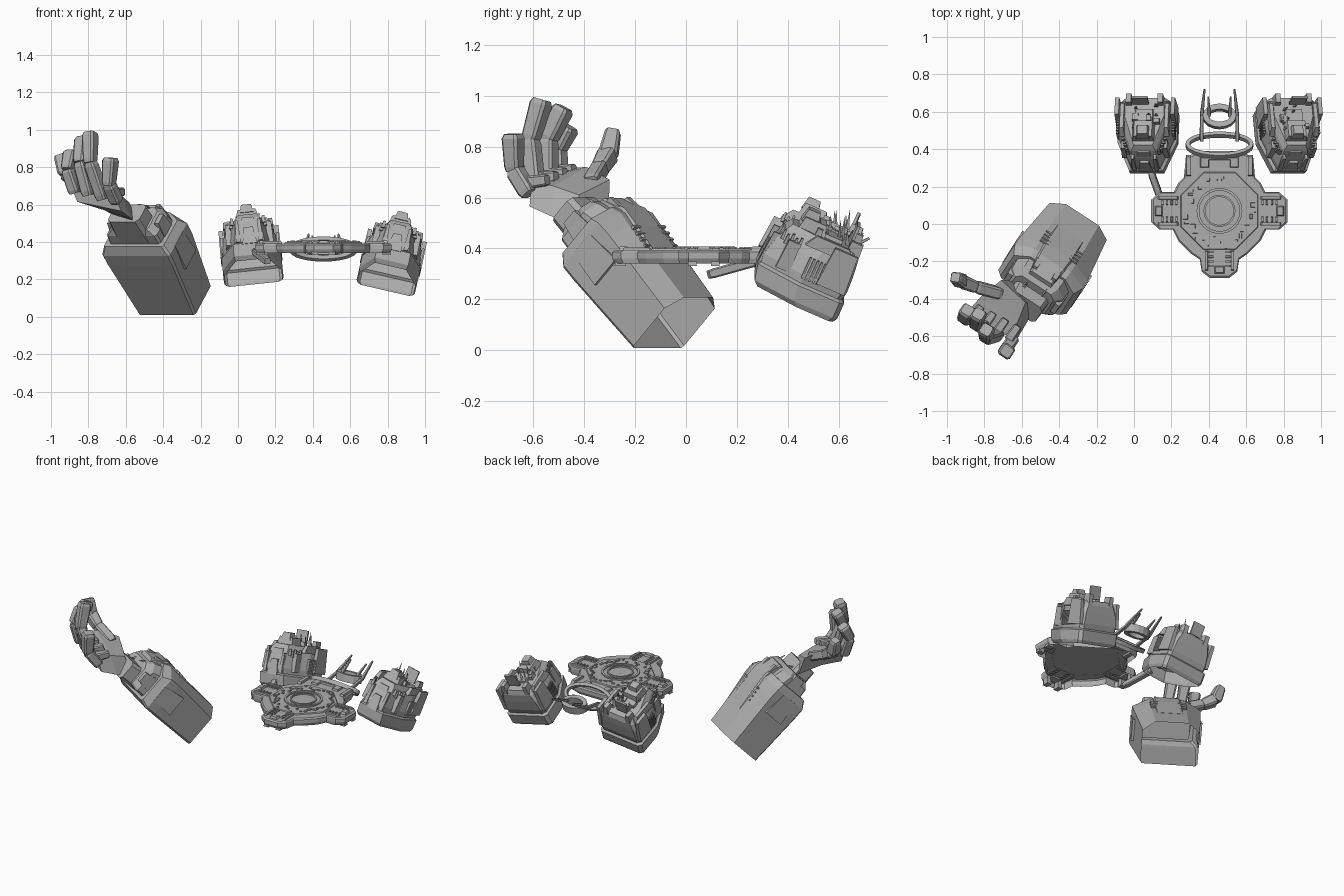
import bpy, bmesh, math, random
from mathutils import Vector, Matrix

if "Cube" in bpy.data.objects:
    bpy.data.objects.remove(bpy.data.objects["Cube"])

random.seed(4)
GREY = bpy.data.materials.new("stone_grey")
GREY.diffuse_color = (0.42, 0.42, 0.42, 1)
GREY.use_nodes = True
GREY.node_tree.nodes["Principled BSDF"].inputs["Base Color"].default_value = GREY.diffuse_color
I = Matrix.Identity(4)


def finish(name, bm):
    bmesh.ops.recalc_face_normals(bm, faces=bm.faces)
    me = bpy.data.meshes.new(name)
    bm.to_mesh(me)
    bm.free()
    me.materials.append(GREY)
    ob = bpy.data.objects.new(name, me)
    bpy.context.collection.objects.link(ob)


def loft_into(bm, loops, m=I, hollow=False):
    rings = [[bm.verts.new(m @ Vector(p)) for p in lp] for lp in loops]
    n = len(rings[0])
    for a, b in zip(rings, rings[1:]):
        for i in range(n):
            bm.faces.new((a[i], a[(i + 1) % n], b[(i + 1) % n], b[i]))
    if not hollow:
        bm.faces.new(rings[0][::-1])
    bm.faces.new(rings[-1])


def loft(name, loops, m=I, hollow=False):
    bm = bmesh.new()
    loft_into(bm, loops, m, hollow)
    finish(name, bm)


def rect(hx, y0, y1, z, c=0.0):
    """Chamfered rectangle loop in x/y at height z."""
    return [(-hx + c, y0, z), (hx - c, y0, z), (hx, y0 + c, z), (hx, y1 - c, z),
            (hx - c, y1, z), (-hx + c, y1, z), (-hx, y1 - c, z), (-hx, y0 + c, z)]


def roofed(hx, y0, y1, hr, yr, z):
    """Section with straight sides and a narrower raised roof."""
    return [(-hx + .012, y0, z), (hx - .012, y0, z), (hx, y0 + .012, z), (hx, y1, z),
            (hr, yr, z), (-hr, yr, z), (-hx, y1, z), (-hx, y0 + .012, z)]


def boxes(name, specs, m=I):
    """Each spec: centre, size, top taper."""
    bm = bmesh.new()
    for (x, y, z), (sx, sy, sz), t in specs:
        loft_into(bm, [[(x + a * sx * k / 2, y + b * sy * k / 2, z + h * sz)
                        for a, b in ((-1, -1), (1, -1), (1, 1), (-1, 1))]
                       for h, k in ((-0.5, 1), (0.5, t))], m)
    finish(name, bm)


def shards(name, n, xr, yr, z, hr, m):
    """Cluster of broken splinters."""
    bm = bmesh.new()
    for k in range(n):
        b, h = Vector((random.uniform(*xr), random.uniform(*yr), z)), random.uniform(*hr)
        loft_into(bm, [[b, b + Vector((.018, 0, 0)), b + Vector((.009, .018, 0))],
                       [b + Vector((a, -.02, h)) for a in (.006, .008, .010)]], m)
    finish(name, bm)


def limb(name, pts, widths, side):
    """Chain of chamfered blocks along a path, side = width direction."""
    bm = bmesh.new()
    for p, q, w0, w1 in zip(pts, pts[1:], widths, widths[1:]):
        p, q = Vector(p), Vector(q)
        d = (q - p).normalized()
        s = (Vector(side) - d * d.dot(Vector(side))).normalized()
        t = d.cross(s)
        loft_into(bm, [[p.lerp(q, f) + s * a * w / 2 + t * b * w / 2 for a, b in
                        ((-1, -.7), (-.7, -1), (.7, -1), (1, -.7), (1, .7), (.7, 1), (-.7, 1), (-1, .7))]
                       for f, w in ((-0.06, w0 * .85), (0.08, w0), (0.88, w1), (1.0, w1 * .8))])
    finish(name, bm)


# ---------- broken arm: local x = width, y = back of arm, z = along to the hand
d = Vector((-.39, -.60, .70)).normalized()
u = Vector((.839, -.545, 0)).normalized()
v = d.cross(u)
ARM = Matrix((u, v, d)).transposed().to_4x4()
ARM.translation = (-.3385, -.0475, .089)
# the sleeve is hollow at its broken end
loft("forearm", [roofed(.182, -.112, .105, .105, .165, 0), roofed(.215, -.103, .145, .115, .193, .37),
                 roofed(.217, -.10, .145, .115, .20, .44), roofed(.19, -.08, .12, .11, .18, .49)], ARM, hollow=True)
loft("wrist_collar", [roofed(.165, -.06, .12, .11, .175, .46), roofed(.16, -.055, .10, .11, .15, .545),
                      roofed(.12, -.04, .09, .09, .12, .585)], ARM)
loft("wrist", [rect(.11, -.06, .08, .50, .02), rect(.10, -.06, .07, .66, .02)], ARM)
loft("back_plate", [rect(.09, .12, .18, .18, .01), rect(.09, .13, .203, .36, .01),
                    rect(.085, .12, .208, .46, .01), rect(.07, .10, .165, .56, .01)], ARM)
specs = []
for s in (-1, 1):
    for i in range(4):      # vents and side ribs
        specs.append(((s * .09, .180 + .005 * i, .27 + i * .03), (.05, .022, .010), 1))
    specs += [((s * .212, .03, .36), (.02, .14, .16), .8), ((s * .15, .04, .53), (.04, .10, .10), .7),
              ((s * .06, .175, .49), (.04, .05, .10), .6)]
boxes("arm_vents_and_ribs", specs, ARM)
shards("wrist_shards", 6, (-.09, .06), (.09, .13), .55, (.04, .08), ARM)

# palm: knuckle edge runs across from the outer to the inner side
lo, hi = Vector((.02, .01, -.05)), Vector((-.02, .02, .05))
wr = [Vector((-.56, -.44, .56)), Vector((-.69, -.32, .62)), 1.6]
mid = [Vector((-.60, -.54, .595)), Vector((-.80, -.41, .67)), 1.4]
kn = [Vector((-.645, -.625, .615)), Vector((-.88, -.50, .665)), 1]
loft("palm", [[a + lo * k, b + lo * k, b + hi, a + hi] for a, b, k in (wr, mid, kn)])
fingers = {
    "outer_finger": [(-.65, -.62, .62), (-.69, -.675, .71), (-.68, -.68, .85)],
    "long_finger": [(-.725, -.59, .64), (-.79, -.61, .83), (-.79, -.565, .985)],
    "middle_finger": [(-.80, -.54, .66), (-.845, -.54, .83), (-.83, -.48, .955)],
    "inner_finger": [(-.87, -.50, .67), (-.91, -.505, .79), (-.89, -.46, .88)],
    "thumb": [(-.72, -.37, .66), (-.85, -.335, .72), (-.925, -.305, .77), (-.955, -.285, .865)]}
for name, pts in fingers.items():
    limb(name, pts, (.064, .064, .074, .06), u if name != "thumb" else (0, 1, .3))
for i, t in enumerate((.08, .36, .64, .92)):
    p = kn[0].lerp(kn[1], t) + Vector((-.005, 0, .04))
    limb("knuckle_%d" % i, [p, p + Vector((.05, .07, .01))], (.05, .045), u)

# ---------- cross-shaped deck, a thin shell open underneath
CX, CY = .457, .07
half = [(.05, -.29), (.095, -.255), (.105, -.19), (.15, -.16), (.22, -.09), (.25, -.03), (.32, -.03),
        (.365, .01), (.365, .13), (.32, .17), (.245, .17), (.22, .22), (.19, .25), (.18, .36), (.10, .39)]
outline = half + [(-x, y) for x, y in half[::-1]]
loft("deck", [[(CX + x * k, CY + (y - CY) * k, z) for x, y in outline]
              for k, z in ((.97, .34), (1, .36), (1, .385), (.97, .393))], hollow=True)


def ngon(r, n, z):
    return [(CX + r * math.cos((i + .5) * math.tau / n), CY + r * math.sin((i + .5) * math.tau / n), z)
            for i in range(n)]


loft("deck_octagon", [ngon(.225, 8, .392), ngon(.22, 8, .399)], hollow=True)


def hoop(name, centre, rx, ry, w, h, tilt=0, n=40):
    bm = bmesh.new()
    m = Matrix.Translation(centre) @ Matrix.Rotation(tilt, 4, 'X')
    rings = []
    for i in range(n):
        c, s = math.cos(i * math.tau / n), math.sin(i * math.tau / n)
        rings.append([bm.verts.new(m @ Vector(((rx + a * w) * c, (ry + a * w) * s, b * h)))
                      for a, b in ((-.5, -.5), (.5, -.5), (.5, .5), (-.5, .5))])
    for i in range(n):
        a, b = rings[i], rings[(i + 1) % n]
        for k in range(4):
            bm.faces.new((a[k], a[(k + 1) % 4], b[(k + 1) % 4], b[k]))
    finish(name, bm)


hoop("outer_deck_ring", (CX, CY, .402), .115, .115, .014, .012)
hoop("inner_deck_ring", (CX, CY, .402), .08, .08, .010, .012)
hoop("rear_hoop", (CX, .422, .362), .17, .075, .022, .026, math.radians(-42))

# lobe ends, raised rails and hull blocks, repeated around the deck
for i, (ang, reach) in enumerate(((-90, .35), (0, .36), (180, .36))):
    m = Matrix.Translation((CX, CY, 0)) @ Matrix.Rotation(math.radians(ang), 4, 'Z')
    sp = [((reach - .035, 0, .392), (.05, .07, .03), .6)]
    for s in (-1, 1):
        sp += [((reach - .085, s * .07, .394), (.12, .018, .02), .8),
               ((reach - .022, s * .045, .36), (.045, .035, .06), .7)]
        sp += [((reach - .13 + k * .025, s * .045, .395), (.012, .03, .014), .8) for k in range(4)]
    boxes("lobe_fittings_%d" % i, sp, m)
sp = []
for i in range(36):
    a, r = i * math.tau / 36, random.uniform(.15, .20)
    sp.append(((CX + r * math.cos(a), CY + r * math.sin(a), .400),
               (random.uniform(.01, .03), random.uniform(.01, .03), .010), .85))
for s in (-1, 1):
    sp += [((CX + s * .165, .31, .393), (.03, .12, .03), .8), ((CX + s * .08, .33, .395), (.05, .06, .02), .8)]
boxes("deck_fittings", sp + [((CX, .36, .395), (.16, .04, .02), .8)])
limb("side_strut", [(.155, .10, .30), (.09, .28, .35)], (.038, .038), (1, 0, 0))
# pronged cup behind the hoop
for s in (-1, 1):
    limb("rear_prong", [(CX + s * .095, .45, .35), (CX + s * .095, .58, .37), (CX + s * .08, .72, .44)],
         (.022, .02, .012), (1, 0, 0))
    limb("inner_prong", [(CX + s * .055, .58, .38), (CX + s * .06, .68, .43)], (.018, .01), (1, 0, 0))
hoop("rear_cup", (CX, .575, .365), .075, .05, .03, .05, math.radians(-15), 16)


# ---------- two armoured towers, leaning back, hollow underneath
def hexa(hw, fw, y0, y1, z):
    return [(-fw, y0, z), (fw, y0, z), (hw, y0 + .17, z), (hw, y1 - .02, z), (hw - .02, y1, z),
            (-hw + .02, y1, z), (-hw, y1 - .02, z), (-hw, y0 + .17, z)]


for side, x, z, roll in ((-1, .073, .305, -6), (1, .815, .27, 13)):
    m = (Matrix.Translation((x, .28, z)) @ Matrix.Rotation(math.radians(roll), 4, 'Y')
         @ Matrix.Rotation(math.radians(-24), 4, 'X'))
    tag = "left" if side < 0 else "right"
    loft(tag + "_tower_body", [
        hexa(.152, .085, .0, .325, 0), hexa(.16, .092, -.02, .335, .02), hexa(.16, .09, -.035, .335, .085),
        hexa(.148, .078, -.025, .322, .095), hexa(.152, .075, -.03, .328, .13), hexa(.143, .07, -.01, .325, .20),
        hexa(.125, .065, .01, .32, .25), hexa(.105, .05, .03, .305, .28)], m, hollow=True)
    sp = [((0, .11, .29), (.13, .12, .07), .75), ((0, .09, .33), (.075, .07, .05), .7),
          ((0, -.018, .13), (.08, .04, .10), .6), ((0, .025, .22), (.09, .07, .06), .7),
          ((0, .20, .285), (.10, .08, .02), .9)]
    for s in (-1, 1):
        sp += [((s * .150, .26, .20), (.028, .12, .16), .8), ((s * .12, .20, .265), (.03, .20, .05), .7),
               ((s * .085, .29, .28), (.035, .06, .08), .8), ((s * .06, -.012, .16), (.025, .05, .13), .6),
               ((s * .110, .06, .17), (.035, .06, .12), .8)]
        for k in range(5):
            sp.append(((s * .150, .14 + k * .016, .16), (.014, .008, .09), 1))
            sp.append(((s * (.085 + .007 * k), .01 + k * .018, .235 - .01 * (k % 2)), (.02, .012, .04), .7))
    for k in range(6):
        sp.append(((random.uniform(-.08, .08), random.uniform(.12, .2), .285),
                   (random.uniform(.015, .04), random.uniform(.015, .05), random.uniform(.02, .05)), .8))
    boxes(tag + "_tower_armour", sp, m)
    boxes(tag + "_tower_flap", [((side * .02, .27, .335), (.085, .012, .085), 1)], m)
    shards(tag + "_tower_spires", 5, (-.06, .06), (.08, .26), .28, (.06, .11), m)
